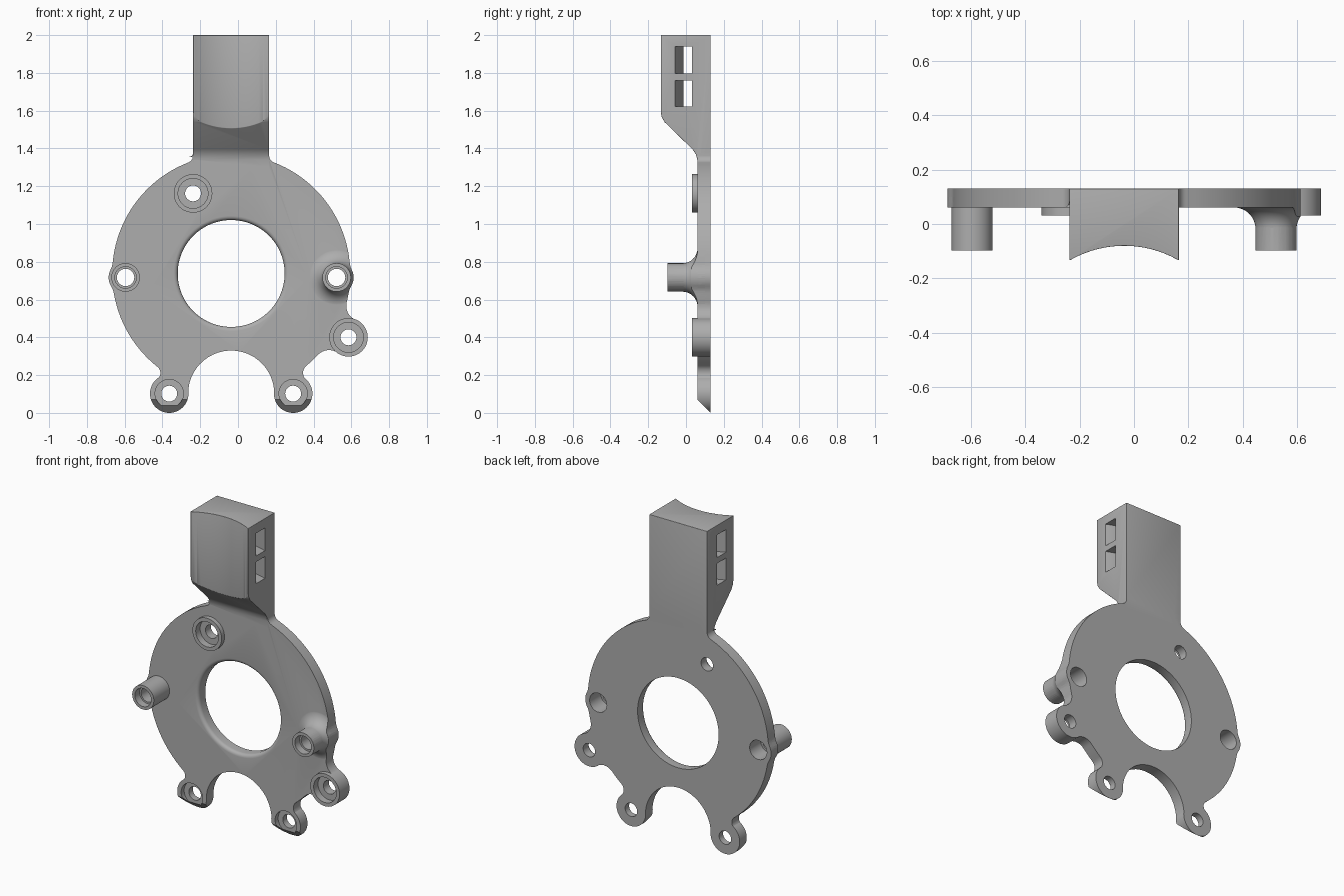
import bpy, bmesh
from math import sin, cos, pi, atan2, hypot, sqrt, radians

cube = bpy.data.objects.get("Cube")
if cube:
    bpy.data.objects.remove(cube)

BACK, FACE = 0.13, 0.06           # back and front planes of the plate
CX, CZ = -0.036, 0.738            # ring centre
EARS = [(CX + 0.328, 0.102), (CX - 0.328, 0.102)]
POSTS = [(0.522, 0.717), (-0.595, 0.717)]
LOBE, BOSS = (0.585, 0.4), (-0.238, 1.162)

grey = bpy.data.materials.new("satin grey")
grey.use_nodes = True
colour = (0.42, 0.42, 0.42, 1)
grey.diffuse_color = colour
grey.node_tree.nodes["Principled BSDF"].inputs["Base Color"].default_value = colour


def make(name, bm):
    bmesh.ops.recalc_face_normals(bm, faces=bm.faces[:])
    mesh = bpy.data.meshes.new(name)
    bm.to_mesh(mesh)
    bm.free()
    mesh.materials.append(grey)
    obj = bpy.data.objects.new(name, mesh)
    bpy.context.collection.objects.link(obj)
    return obj


def loft(rings):
    bm = bmesh.new()
    loops = [[bm.verts.new(p) for p in ring] for ring in rings]
    n = len(loops[0])
    for a, b in zip(loops, loops[1:]):
        for i in range(n):
            bm.faces.new((a[i], a[(i + 1) % n], b[(i + 1) % n], b[i]))
    bm.faces.new(loops[0])
    bm.faces.new(loops[-1])
    return bm


def prism(points, lo, hi, axis):
    place = {"x": lambda u, v, t: (t, u, v),
             "y": lambda u, v, t: (u, t, v),
             "z": lambda u, v, t: (u, v, t)}[axis]
    return loft([[place(u, v, t) for u, v in points] for t in (lo, hi)])


def lathe(name, centre, profile, sides=48):
    """Turn (radius, y) pairs about an axis along y."""
    cx, cz = centre
    steps = [2 * pi * i / sides for i in range(sides)]
    return make(name, loft([[(cx + r * cos(a), y, cz + r * sin(a)) for a in steps]
                            for r, y in profile]))


def apply(obj, mod):
    with bpy.context.temp_override(object=obj, active_object=obj):
        bpy.ops.object.modifier_apply(modifier=mod.name)


def combine(obj, tool, operation):
    mod = obj.modifiers.new("combine", "BOOLEAN")
    mod.operation, mod.solver, mod.object = operation, "EXACT", tool
    apply(obj, mod)
    bpy.data.objects.remove(tool)


def fillet(a, b, f):
    """Hollow circle touching two round ones, on the left of the line a to b."""
    dx, dz = b[0] - a[0], b[1] - a[1]
    d = hypot(dx, dz)
    ra, rb = a[2] + f, b[2] + f
    t = (d * d + ra * ra - rb * rb) / (2 * d)
    h = sqrt(ra * ra - t * t)
    return (a[0] + (dx * t - dz * h) / d, a[1] + (dz * t + dx * h) / d, f, False)


def plate_outline():
    """Clockwise chain of tangent arcs; numbers in the chain are fillet radii."""
    far, top = 50, 1.38
    right, left = 0.165, -0.238
    disc = (CX, CZ, 0.63, True)
    notch = (CX, 0.102, 0.228, False)
    foot = [(*p, 0.09, True) for p in POSTS]
    ear = [(*p, 0.1, True) for p in EARS]
    lobe = (*LOBE, 0.1, True)
    chain = [(right - far, 1.5, far, True), 0.04, disc, 0.1, foot[0], 0.1, disc,
             0.08, lobe, 0.08, disc, 0.05, ear[0], notch, ear[1], 0.04, disc,
             0.1, foot[1], 0.1, disc, 0.04, (left + far, 1.5, far, True)]
    arcs = [fillet(chain[i - 1], chain[i + 1], c) if isinstance(c, float) else c
            for i, c in enumerate(chain)]
    points = [(right, top)]
    for before, arc, after in zip(arcs, arcs[1:], arcs[2:]):
        x, z, r, solid = arc
        start = atan2(before[1] - z, before[0] - x)
        end = atan2(after[1] - z, after[0] - x)
        sweep = -((start - end) % (2 * pi)) if solid else (end - start) % (2 * pi)
        n = max(3, int(abs(sweep) / radians(7 if r < 0.3 else 3)))
        points += [(x + r * cos(start + sweep * i / n), z + r * sin(start + sweep * i / n))
                   for i in range(n)]
    return points + [(left, top)]


outline = plate_outline()

# Ring plate with a rounded front rim
bm = prism(outline, FACE, BACK, "y")
rim = [e for e in bm.edges if all(abs(v.co.y - FACE) < 1e-5 for v in e.verts)]
bmesh.ops.bevel(bm, geom=rim, offset=0.022, segments=3, profile=0.5,
                affect="EDGES", clamp_overlap=False)
body = make("mounting_plate", bm)

# Head: side profile, hollow front and softened edges
side = [(BACK, 1.3), (BACK, 2.0), (-0.133, 2.0), (-0.133, 1.59), (-0.128, 1.565),
        (-0.114, 1.54), (0.035, 1.395), (0.052, 1.37), (FACE, 1.34), (FACE, 1.3)]
head = make("head_block", prism(side, -0.238, 0.165, "x"))


def arc(radius, half):
    n = 24
    return [(CX + radius * sin(half * (2 * i / n - 1)),
             -0.48 + radius * cos(half * (2 * i / n - 1))) for i in range(n + 1)]


combine(head, make("hollow_cutter", prism(arc(0.4, 0.75) + [(CX, -0.9)], 1.3, 2.1, "z")),
        "DIFFERENCE")
soft = head.modifiers.new("soft", "BEVEL")
soft.width, soft.segments, soft.limit_method = 0.012, 3, "ANGLE"
soft.angle_limit = radians(40)
apply(head, soft)

# Two curved strap slots through the head
for low, high in ((1.622, 1.76), (1.797, 1.94)):
    slot = arc(0.468, 0.6) + arc(0.55, 0.5)[::-1]
    combine(head, make("slot_cutter", prism(slot, low, high, "z")), "DIFFERENCE")
combine(body, head, "UNION")

# Posts with flared feet trimmed to the plate edge
flare = [(0.155 - 0.08 * cos(t), FACE - 0.079 + 0.08 * sin(t))
         for t in (i * pi / 16 for i in range(9))]
for spot in POSTS:
    post = lathe("post", spot, [(0.075, -0.097)] + flare + [(0.155, 0.1)])
    combine(post, make("trim", prism(outline, -0.3, 0.11, "y")), "INTERSECT")
    combine(body, post, "UNION")
    # The tube itself stays round
    combine(body, lathe("tube", spot, [(0.0755, -0.097), (0.0755, 0.1)]), "UNION")

# Raised bosses and ear pads
for spot, front in ((LOBE, 0.031), (BOSS, 0.031), (EARS[0], FACE), (EARS[1], FACE)):
    back = 0.1 if spot == BOSS else BACK
    combine(body, lathe("pad", spot, [(0.102, front), (0.102, back)]), "UNION")

# Slanted lower tips of the ears
tip = [(BACK + 0.1, -0.1), (-0.05, BACK + 0.05), (-0.05, -0.1)]
combine(body, make("tip_cutter", prism(tip, -0.6, 0.5, "x")), "DIFFERENCE")

# Central opening with a rounded front lip
lip = [(0.305 - 0.022 * sin(t), FACE + 0.022 - 0.022 * cos(t))
       for t in (i * pi / 8 for i in range(5))]
combine(body, lathe("opening_cutter", (CX, CZ), [(0.305, -0.05)] + lip + [(0.283, 0.2)], 96),
        "DIFFERENCE")

# Stepped screw holes
for spot, wide, floor in ((LOBE, 0.079, 0.075), (BOSS, 0.079, 0.075),
                          (EARS[0], 0.075, 0.09), (EARS[1], 0.075, 0.09)):
    combine(body, lathe("hole_cutter", spot, [(wide, -0.2), (wide, floor),
                                              (0.042, floor), (0.042, 0.2)]), "DIFFERENCE")
for spot in POSTS:
    combine(body, lathe("bore_cutter", spot, [(0.057, -0.2), (0.057, -0.05), (0.046, -0.05),
                                              (0.046, 0.02), (0.06, 0.02), (0.06, 0.2)]),
            "DIFFERENCE")

# Smooth curves, crisp edges
bpy.ops.object.select_all(action="DESELECT")
body.select_set(True)
bpy.context.view_layer.objects.active = body
bpy.ops.object.shade_smooth_by_angle(angle=radians(30))
